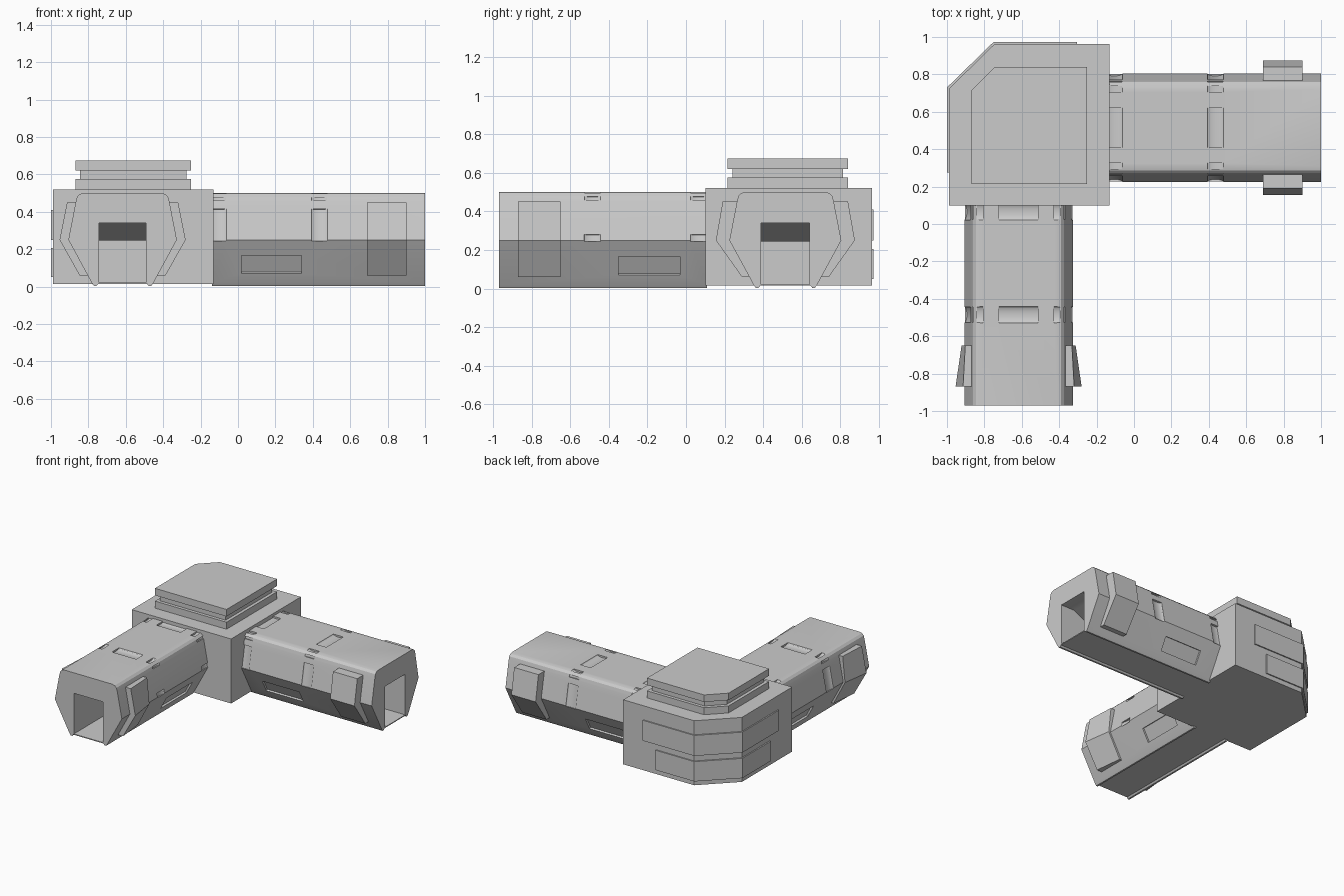
import bpy, bmesh, math
from mathutils import Vector

if "Cube" in bpy.data.objects:
    bpy.data.objects.remove(bpy.data.objects["Cube"])

Z = Vector((0, 0, 1))


def prism(name, pts, lo, hi, a, b, c, origin=(0, 0, 0), pts2=None):
    """Loft a 2D outline in plane (a, b) from lo to hi along c."""
    bm = bmesh.new()
    o = Vector(origin)
    r0 = [bm.verts.new(o + a * p[0] + b * p[1] + c * lo) for p in pts]
    r1 = [bm.verts.new(o + a * p[0] + b * p[1] + c * hi) for p in (pts2 or pts)]
    bm.faces.new(r0)
    bm.faces.new(r1)
    n = len(r0)
    for i in range(n):
        j = (i + 1) % n
        bm.faces.new((r0[i], r0[j], r1[j], r1[i]))
    bmesh.ops.recalc_face_normals(bm, faces=bm.faces[:])
    me = bpy.data.meshes.new(name)
    bm.to_mesh(me)
    bm.free()
    ob = bpy.data.objects.new(name, me)
    bpy.context.collection.objects.link(ob)
    return ob


def cut(ob, cutters):
    """Subtract the cutters from the object and remove them."""
    bpy.ops.object.select_all(action='DESELECT')
    bpy.context.view_layer.objects.active = ob
    ob.select_set(True)
    for c in cutters:
        c.hide_render = True
        m = ob.modifiers.new("cut", 'BOOLEAN')
        m.operation = 'DIFFERENCE'
        m.solver = 'EXACT'
        m.object = c
        bpy.ops.object.modifier_apply(modifier=m.name)
        bpy.data.objects.remove(c, do_unlink=True)


X, Y = Vector((1, 0, 0)), Vector((0, 1, 0))


def plate(name, x0, x1, y0, y1, cx, cy, z0, z1):
    """Square block with its back left corner cut off."""
    pts = [(x0, y0), (x1, y0), (x1, y1), (x0 + cx, y1), (x0, y1 - cy)]
    return prism(name, pts, z0, z1, X, Y, Z)


# Corner hub and stepped cap
plate("hub", -0.99, -0.13, 0.10, 0.963, 0.245, 0.24, 0.015, 0.52)
plate("cap_base", -0.87, -0.25, 0.215, 0.84, 0.125, 0.125, 0.515, 0.575)
plate("cap_neck", -0.845, -0.275, 0.24, 0.815, 0.115, 0.115, 0.57, 0.625)
plate("cap_top", -0.87, -0.25, 0.215, 0.84, 0.125, 0.125, 0.62, 0.675)

# Raised panels wrapping round the cut corner
for name, xe, ye, z0, z1 in (("upper_panel", -0.306, 0.276, 0.25, 0.41),
                             ("lower_panel", -0.415, 0.377, 0.05, 0.205)):
    pts = [(xe, 0.972), (-0.752, 0.972), (-1.0, 0.73), (-1.0, ye),
           (-0.95, ye), (-0.95, 0.70), (-0.73, 0.92), (xe, 0.92)]
    prism(name, pts, z0, z1, X, Y, Z)

# Arm cross-section, right half from bottom to top
HALF = [(0.13, 0.015), (0.14, 0.003), (0.153, 0.003), (0.165, 0.02), (0.29, 0.25),
        (0.25, 0.455), (0.243, 0.48), (0.228, 0.495), (0.205, 0.5)]
PROFILE = HALF + [(-u, z) for u, z in reversed(HALF)]


def arm(name, origin, u, w, start, end, grooves, recess, clip, short_side,
        clip_near, clip_far):
    body = prism(name, PROFILE, start, end, u, Z, w, origin)
    cutters = []

    def groove(p0, p1, at):
        # Shallow half-round slot between two points of the cross-section
        p0, p1 = Vector(p0), Vector(p1)
        d = p1 - p0
        length = d.length
        d.normalize()
        along = u * d.x + Z * d.y
        out = w.cross(along)
        pos = Vector(origin) + u * p0.x + Z * p0.y + w * at
        oval = [(0.043 * math.cos(t * math.pi / 8), 0.014 * math.sin(t * math.pi / 8))
                for t in range(16)]
        cutters.append(prism("groove_cutter", oval, 0, length, w, out, along, pos))

    for at in grooves:
        groove((-0.105, 0.5), (0.105, 0.5), at)
        for s in (-1, 1):
            groove((s * 0.19, 0.5), (s * 0.222, 0.5), at)
            groove((s * 0.25, 0.46), (s * 0.246, 0.478), at)
            top = (0.284, 0.28) if s == short_side else (0.257, 0.415)
            groove((s * 0.29, 0.245), (s * top[0], top[1]), at)

    # Long rectangular recess low on each side
    for s in (-1, 1):
        pts = [(s * (0.165 + 0.125 * (z - 0.02) / 0.23 + 0.878 * k), z - 0.478 * k)
               for z, k in ((0.07, -0.014), (0.165, -0.014), (0.165, 0.02), (0.07, 0.02))]
        cutters.append(prism("recess_cutter", pts, recess[0], recess[1], u, Z, w, origin))

    # Socket with a sloping ceiling
    hole = [(end + 0.02, 0.022), (end + 0.02, 0.34), (end - 0.12, 0.34),
            (end - 0.3, 0.245), (end - 0.65, 0.245), (end - 0.65, 0.022)]
    cutters.append(prism("socket_cutter", hole, -0.125, 0.125, w, Z, u, origin))
    cut(body, cutters)
    bpy.ops.object.shade_smooth_by_angle(angle=math.radians(28))

    # Angled clips hugging both sides
    inner = [(0.16, 0.06), (0.27, 0.25), (0.235, 0.45)]
    for s, side in ((-1, "left"), (1, "right")):
        near = [(s * p, z) for p, z in clip_near + inner[::-1]]
        far = [(s * p, z) for p, z in clip_far + inner[::-1]]
        prism(name + "_clip_" + side, near, clip[0], clip[1], u, Z, w, origin, far)


WIDE = [(0.225, 0.06), (0.36, 0.25), (0.325, 0.45)]
arm("side_arm", (0, 0.515, 0), Y, X, -0.14, 1.0, (-0.105, 0.435), (0.02, 0.34),
    (0.69, 0.90), 0, WIDE, WIDE)
arm("front_arm", (-0.617, 0, 0), X, -Y, -0.11, 0.97, (-0.065, 0.485), (0.03, 0.35),
    (0.65, 0.87), 1, [(0.205, 0.06), (0.305, 0.25), (0.285, 0.45)],
    [(0.23, 0.06), (0.337, 0.25), (0.297, 0.45)])
